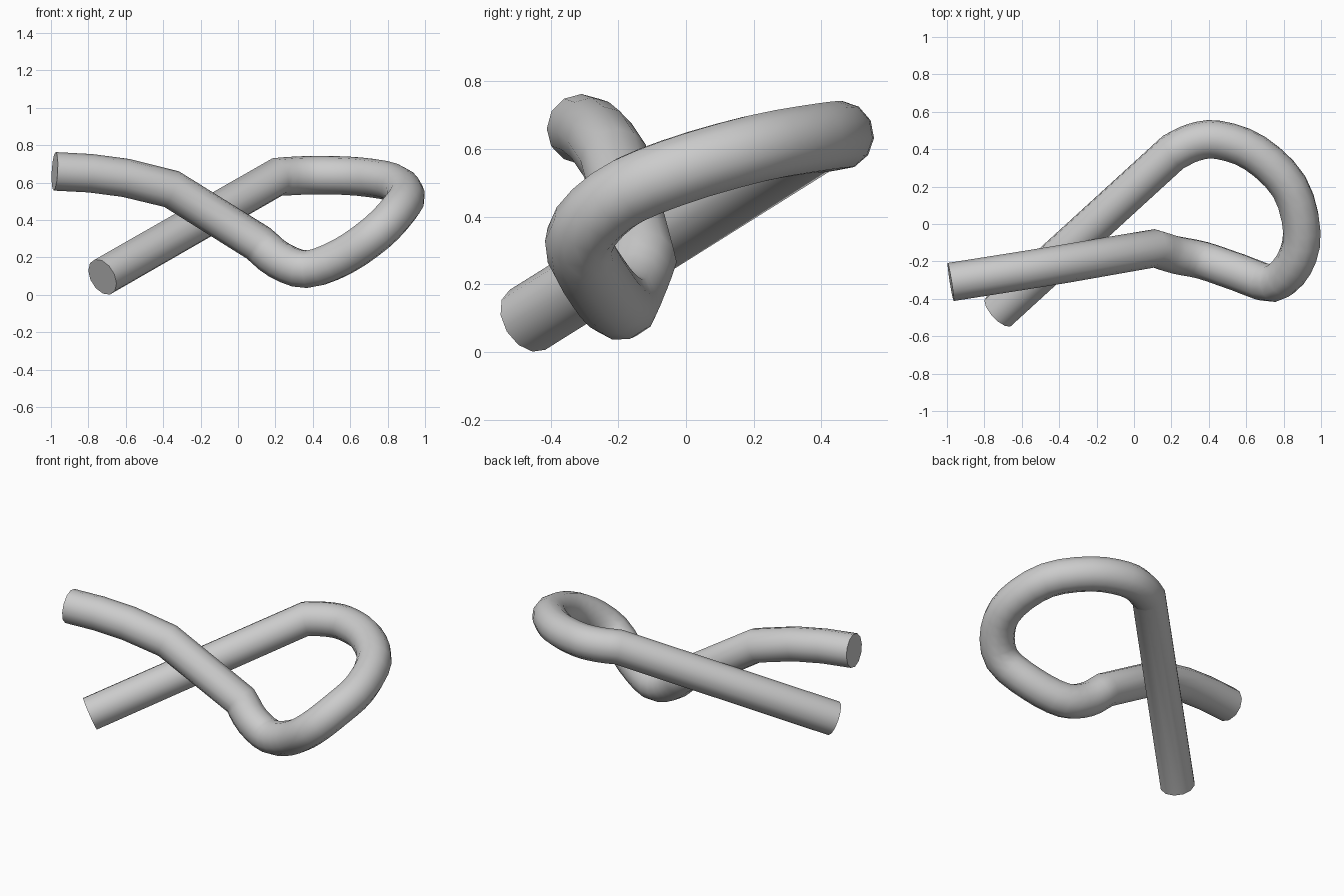
import bpy
from mathutils import Vector

if "Cube" in bpy.data.objects:
    bpy.data.objects.remove(bpy.data.objects["Cube"])

RADIUS = 0.103

# Centre line: bent arm, rounded loop, straight arm
bent_arm = [(-0.98, -0.31, 0.66), (-0.79, -0.28, 0.65), (-0.60, -0.25, 0.625),
            (-0.355, -0.21, 0.565)]
loop = [(0.11, -0.13, 0.275), (0.22, -0.165, 0.185), (0.37, -0.195, 0.137),
        (0.56, -0.26, 0.205), (0.74, -0.315, 0.33), (0.855, -0.215, 0.45),
        (0.897, -0.04, 0.53), (0.83, 0.20, 0.60), (0.645, 0.38, 0.632),
        (0.45, 0.45, 0.64), (0.32, 0.437, 0.637), (0.21, 0.385, 0.63)]
straight_end = (-0.725, -0.469, 0.095)


def rounded(points, steps):
    """Smooth curve passing through every point."""
    p = [Vector(q) for q in points]
    p = [2 * p[0] - p[1]] + p + [2 * p[-1] - p[-2]]
    out = []
    for a, b, c, d in zip(p, p[1:], p[2:], p[3:]):
        for i in range(steps):
            t = i / steps
            out.append(0.5 * (2 * b + (c - a) * t + (2 * a - 5 * b + 4 * c - d) * t * t
                              + (3 * b - a - 3 * c + d) * t ** 3))
    return out + [p[-2]]


path = [Vector(q) for q in bent_arm] + rounded(loop, 3) + [Vector(straight_end)]

# Tube swept along the centre line, with closed ends
curve = bpy.data.curves.new("bent_tube", 'CURVE')
curve.dimensions = '3D'
curve.bevel_depth = RADIUS
curve.bevel_resolution = 4
curve.use_fill_caps = True
spline = curve.splines.new('POLY')
spline.points.add(len(path) - 1)
for point, co in zip(spline.points, path):
    point.co = (*co, 1)
tube = bpy.data.objects.new("bent_tube", curve)
bpy.context.collection.objects.link(tube)

# Mesh with smooth shading
bpy.context.view_layer.objects.active = tube
tube.select_set(True)
bpy.ops.object.convert(target='MESH')
tube = bpy.context.object
tube.name = "bent_tube"
bpy.ops.object.shade_smooth()

grey = bpy.data.materials.new("light_grey")
grey.diffuse_color = (0.6, 0.6, 0.6, 1)
grey.use_nodes = True
grey.node_tree.nodes["Principled BSDF"].inputs["Base Color"].default_value = grey.diffuse_color
tube.data.materials.clear()
tube.data.materials.append(grey)
